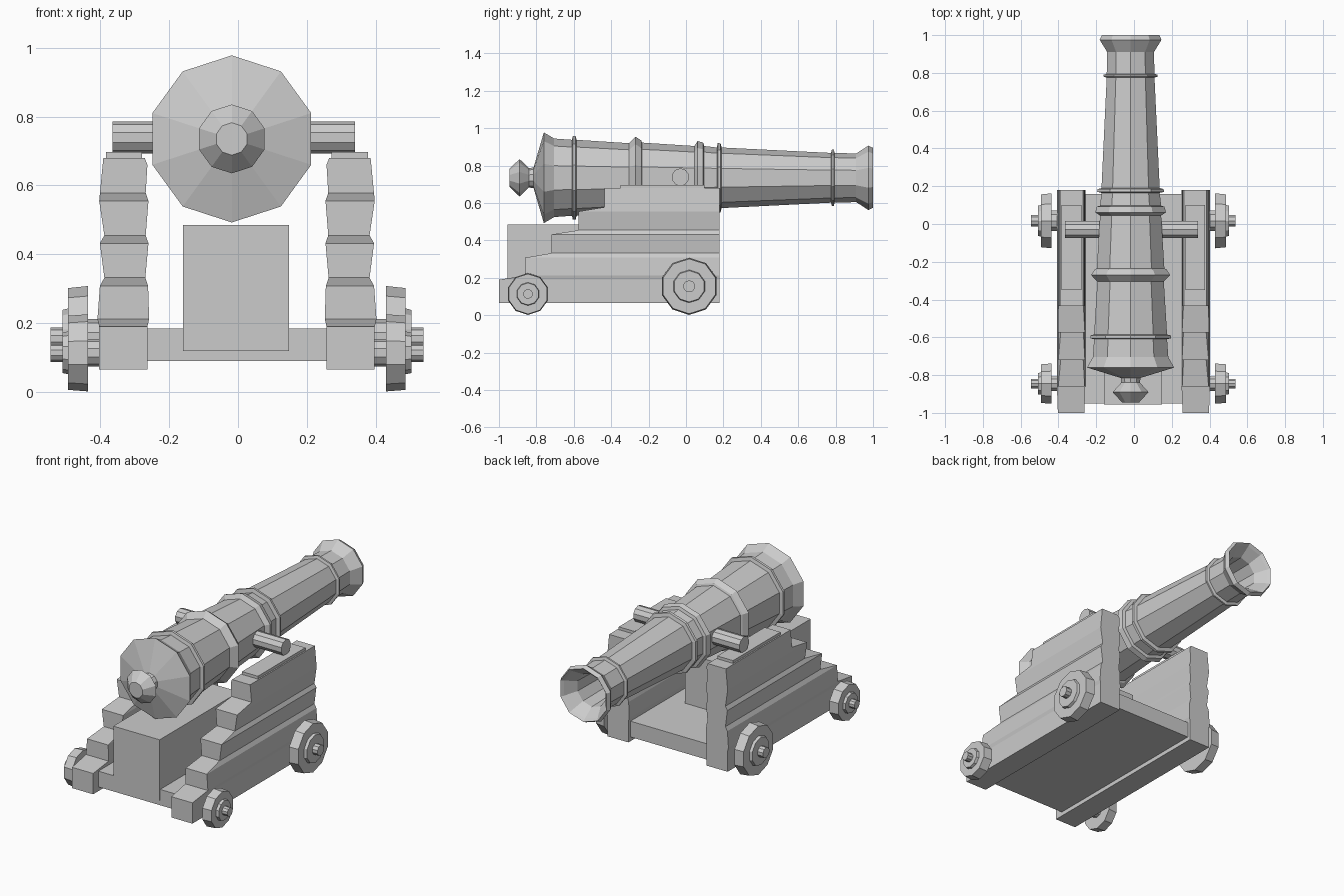
import bpy, bmesh
from math import sin, cos, pi

if "Cube" in bpy.data.objects:
    bpy.data.objects.remove(bpy.data.objects["Cube"])

CX = -0.003          # carriage centre line


def finish(name, bm):
    bmesh.ops.recalc_face_normals(bm, faces=bm.faces)
    me = bpy.data.meshes.new(name)
    bm.to_mesh(me)
    bm.free()
    ob = bpy.data.objects.new(name, me)
    bpy.context.collection.objects.link(ob)
    return ob


def lathe(name, profile, place, n=10):
    """Capped turned part; profile is (distance, radius), place maps (t, u, z) to a point."""
    bm = bmesh.new()
    rings = [[bm.verts.new(place(t, r * sin(2 * pi * i / n), r * cos(2 * pi * i / n)))
              for i in range(n)] for t, r in profile]
    for a, b in zip(rings, rings[1:]):
        for i in range(n):
            j = (i + 1) % n
            bm.faces.new((a[i], a[j], b[j], b[i]))
    bm.faces.new(rings[0])
    bm.faces.new(rings[-1])
    return finish(name, bm)


def box(name, x0, x1, y0, y1, z0, z1):
    bm = bmesh.new()
    bmesh.ops.create_cube(bm, size=1)
    for v in bm.verts:
        v.co = ((x0 + x1) / 2 + v.co.x * (x1 - x0),
                (y0 + y1) / 2 + v.co.y * (y1 - y0),
                (z0 + z1) / 2 + v.co.z * (z1 - z0))
    return finish(name, bm)


def lerp(table, z):
    for (a, p), (b, q) in zip(table, table[1:]):
        if z <= b + 1e-5:
            return p + (q - p) * (z - a) / (b - a)
    return table[-1][1]


# Barrel with cascabel, reinforcing rings, flared muzzle and hollow bore
barrel = [(-.945, .047), (-.89, .10), (-.84, .052), (-.815, .055), (-.76, .2425),
          (-.705, .21), (-.61, .203), (-.605, .224), (-.59, .224), (-.585, .203),
          (-.305, .185), (-.27, .22), (-.24, .20), (-.235, .188), (.045, .17),
          (.062, .197), (.092, .188), (.097, .17), (.165, .162), (.17, .186),
          (.185, .184), (.19, .162), (.775, .133), (.78, .15), (.79, .15),
          (.795, .133), (.91, .13), (.975, .172), (1.0, .16), (.985, .145),
          (.92, .10), (.6, .09)]
lathe("barrel", barrel, lambda t, u, z: (-.018 + u, t, .735 + z))

# Trunnions: one bar through the barrel
lathe("trunnions", [(-.365, .047), (.34, .047)], lambda t, u, z: (t, -.03 + u, .739 + z))

# Carriage bed and centre block
box("bed", -.27, .265, -.95, .16, .09, .185)
box("centre_block", -.16, .148, -.955, -.2, .12, .485)

# Stepped cheeks with slightly wavy planks
steps = [(.18, .065), (.18, .68), (-.435, .68), (-.435, .578), (-.575, .555),
         (-.575, .455), (-.72, .432), (-.72, .332), (-.86, .308), (-.86, .212),
         (-1.0, .19), (-1.0, .065)]
outer = [(.065, .40), (.19, .40), (.212, .405), (.308, .398), (.332, .385),
         (.432, .398), (.455, .385), (.555, .40), (.68, .388)]
inner = [(.065, .26), (.19, .26), (.212, .255), (.308, .258), (.332, .266),
         (.432, .257), (.455, .265), (.555, .257), (.578, .265), (.66, .260), (.68, .268)]
for side, s in (("left", -1), ("right", 1)):
    bm = bmesh.new()
    face = bm.faces.new([bm.verts.new((0, y, z)) for y, z in steps])
    ext = bmesh.ops.extrude_face_region(bm, geom=[face])
    for v in ext["geom"]:
        if isinstance(v, bmesh.types.BMVert):
            v.co.x = 1
    for z in sorted({round(p[0], 3) for p in outer + inner})[1:-1]:
        bmesh.ops.bisect_plane(bm, geom=bm.verts[:] + bm.edges[:] + bm.faces[:],
                               plane_co=(0, 0, z), plane_no=(0, 0, 1), dist=1e-4)
    for v in bm.verts:
        v.co.x = CX + s * lerp(outer if v.co.x > .5 else inner, v.co.z)
    finish(side + "_cheek", bm)

    # Cap plate on the cheek
    x0, x1 = sorted((CX + s * .275, CX + s * .38))
    box(side + "_cap_plate", x0, x1, -.35, .1, .67, .697)

    # Wheels with inner collar, tapered tread, hub and axle end
    for end, y, z, r, hub, axle in (("front", .017, .155, .153, .088, .032),
                                    ("rear", -.845, .114, .112, .062, .026)):
        wheel = [(.38, hub * .65), (.433, hub * .65), (.433, r), (.49, r * .96),
                 (.49, hub), (.506, hub * .95), (.506, axle), (.541, axle)]
        lathe(f"{end}_{side}_wheel", wheel,
              lambda t, u, w: (CX + s * t, y + u, z + w))
